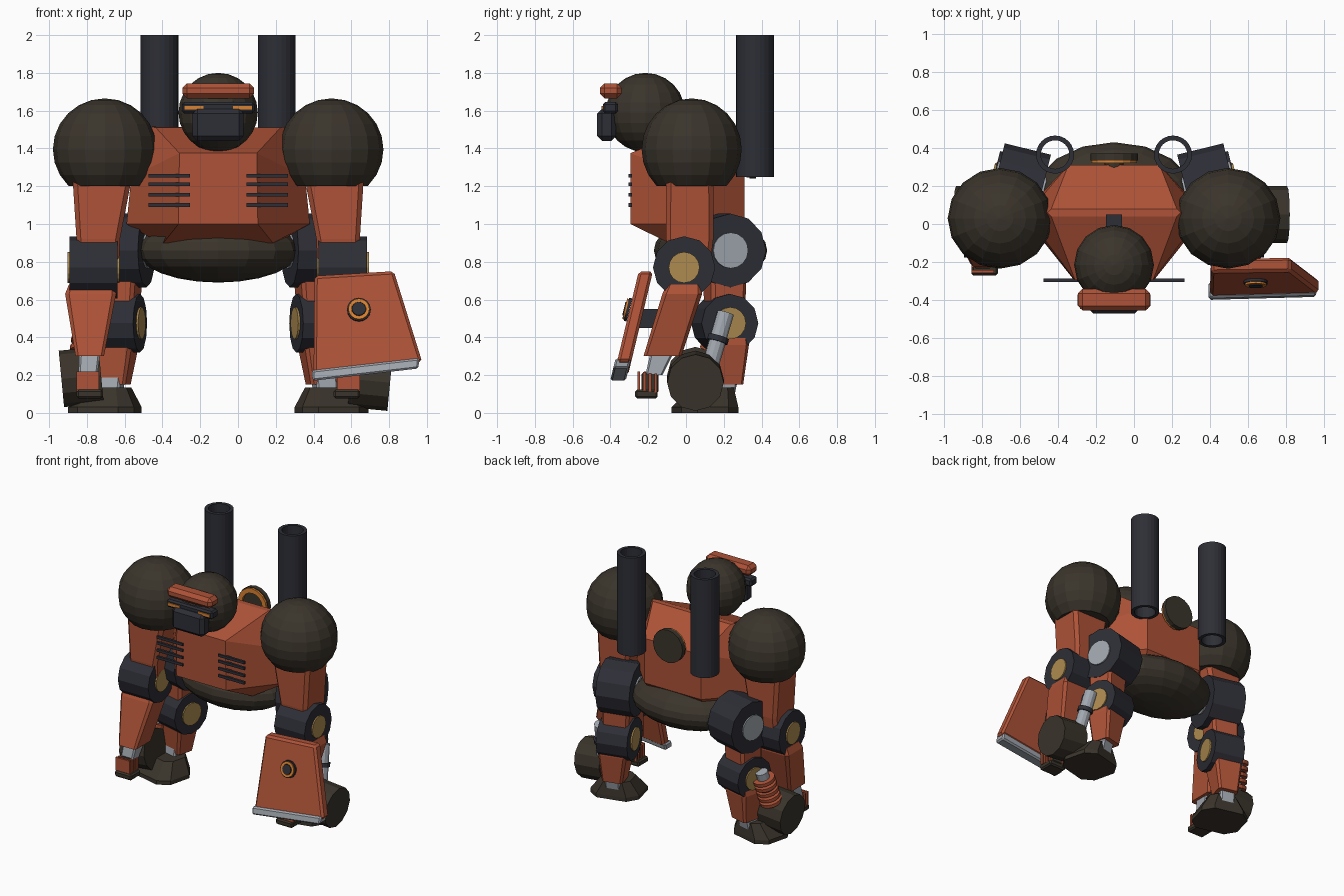
import bpy, bmesh, math
from mathutils import Vector, Matrix

if "Cube" in bpy.data.objects:
    bpy.data.objects.remove(bpy.data.objects["Cube"])

CX = -0.105  # body centre line


def mat(name, rgb):
    m = bpy.data.materials.new(name)
    m.diffuse_color = (*rgb, 1)
    m.use_nodes = True
    m.node_tree.nodes["Principled BSDF"].inputs["Base Color"].default_value = m.diffuse_color
    return m


RED = mat("rust_red", (0.42, 0.085, 0.038))
NAVY = mat("dark_navy", (0.027, 0.028, 0.037))
BROWN = mat("dark_brown", (0.042, 0.034, 0.024))
GREY = mat("light_grey", (0.36, 0.39, 0.43))
GOLD = mat("gold", (0.42, 0.26, 0.08))
AMBER = mat("amber", (0.70, 0.22, 0.03))


def finish(name, bm, material, bevel=0):
    bmesh.ops.recalc_face_normals(bm, faces=bm.faces[:])
    me = bpy.data.meshes.new(name)
    bm.to_mesh(me)
    bm.free()
    me.materials.append(material)
    ob = bpy.data.objects.new(name, me)
    bpy.context.collection.objects.link(ob)
    if bevel:
        b = ob.modifiers.new("bevel", 'BEVEL')
        b.width, b.segments, b.limit_method = bevel, 1, 'ANGLE'
    return ob


def skin(name, rings, material, bevel=0):
    """Join rings of equal point count and cap both ends."""
    bm = bmesh.new()
    vs = [[bm.verts.new(p) for p in r] for r in rings]
    n = len(vs[0])
    for a, b in zip(vs, vs[1:]):
        for i in range(n):
            bm.faces.new((a[i], a[(i + 1) % n], b[(i + 1) % n], b[i]))
    bm.faces.new(vs[0])
    bm.faces.new(vs[-1])
    return finish(name, bm, material, bevel)


def block(name, sections, material, yaw=0, cut=0.2, bevel=0):
    """Stack of chamfered rectangles: (x, y, z, width, depth)."""
    rings = []
    for x, y, z, w, d in sections:
        w, d = w / 2, d / 2
        c = min(w, d) * cut
        pts = [(w, c - d), (w, d - c), (w - c, d), (c - w, d),
               (-w, d - c), (-w, c - d), (c - w, -d), (w - c, -d)]
        r = Matrix.Rotation(yaw, 3, 'Z')
        rings.append([Vector((x, y, z)) + r @ Vector((*p, 0)) for p in pts])
    return skin(name, rings, material, bevel)


def box(name, c, s, material, bevel=0):
    bm = bmesh.new()
    bmesh.ops.create_cube(bm, size=1, matrix=Matrix.Translation(c) @ Matrix.Diagonal((*s, 1)))
    return finish(name, bm, material, bevel)


def rod(name, p0, p1, r, material, segs=12):
    p0, p1 = Vector(p0), Vector(p1)
    d = p1 - p0
    bm = bmesh.new()
    m = Matrix.Translation((p0 + p1) / 2) @ d.to_track_quat('Z', 'Y').to_matrix().to_4x4()
    bmesh.ops.create_cone(bm, cap_ends=True, segments=segs, radius1=r, radius2=r,
                          depth=d.length, matrix=m)
    return finish(name, bm, material)


def ring(name, p, axis, r_out, r_in, h, material, segs=16):
    """Hollow ring or tube centred on p."""
    bm = bmesh.new()
    rot = Vector(axis).to_track_quat('Z', 'Y').to_matrix()
    prof = [(r_out, -h / 2), (r_out, h / 2), (r_in, h / 2), (r_in, -h / 2)]
    vs = [[bm.verts.new(Vector(p) + rot @ Vector((r * math.cos(a), r * math.sin(a), z)))
           for r, z in prof] for a in (i * math.tau / segs for i in range(segs))]
    for i in range(segs):
        for k in range(4):
            bm.faces.new((vs[i][k], vs[i][(k + 1) % 4],
                          vs[(i + 1) % segs][(k + 1) % 4], vs[(i + 1) % segs][k]))
    return finish(name, bm, material)


def ball(name, c, s, material, cut_z=None):
    bm = bmesh.new()
    bmesh.ops.create_uvsphere(bm, u_segments=16, v_segments=12, radius=1,
                              matrix=Matrix.Translation(c) @ Matrix.Diagonal((*s, 1)))
    if cut_z is not None:
        g = bm.verts[:] + bm.edges[:] + bm.faces[:]
        res = bmesh.ops.bisect_plane(bm, geom=g, plane_co=(0, 0, cut_z),
                                     plane_no=(0, 0, 1), clear_inner=True)
        bmesh.ops.holes_fill(bm, edges=[e for e in res['geom_cut']
                                        if isinstance(e, bmesh.types.BMEdge)])
    return finish(name, bm, material)


def joint(name, c, axis, half, r, caps, cap_r):
    """Drum joint with a thin coloured cap on each end (inner, outer)."""
    c, axis = Vector(c), Vector(axis)
    rod(name, c - axis * half, c + axis * half, r, NAVY)
    for s, m in zip((-1, 1), caps):
        e = c + axis * half * s
        rod(name + "_cap", e, e + axis * 0.01 * s, cap_r, m, 16)


# torso: hexagonal shell with a ridge on top
def hexa(front, mid, back):
    return [(CX + s * h, y, z) for s, (h, y, z) in
            ((-1, front), (1, front), (1, mid), (1, back), (-1, back), (-1, mid))]


skin("torso", [hexa((.29, -.09, .90), (.31, .06, .90), (.20, .22, .90)),
               hexa((.21, -.295, 1.0), (.485, .05, 1.0), (.24, .31, 1.0)),
               hexa((.205, -.295, 1.375), (.46, .05, 1.25), (.24, .31, 1.34)),
               hexa((.33, .04, 1.51), (.35, .06, 1.515), (.33, .08, 1.51))], RED)
ball("pelvis", (CX, .13, .86), (.43, .30, .17), BROWN)
rod("back_disc", (CX, .335, 1.365), (CX, .37, 1.365), .125, BROWN, 16)
ring("back_disc_ring", (CX, .33, 1.365), (0, 1, 0), .12, .085, .02, AMBER)
rod("back_disc_mount", (CX, .25, 1.30), (CX, .34, 1.30), .05, BROWN)

# head
ball("head", (CX, -.215, 1.59), (.21, .21, .21), BROWN)
box("neck", (CX, -.05, 1.49), (.085, .2, .12), NAVY)
box("brow", (CX, -.398, 1.705), (.38, .115, .08), RED, .025)
box("visor", (CX, -.40, 1.615), (.385, .08, .06), NAVY, .012)
box("face_mask", (CX, -.42, 1.525), (.27, .10, .17), NAVY, .025)

for s in (-1, 1):
    def X(off):
        return CX + s * off

    # head and chest details
    box("eye", (X(.128), -.442, 1.615), (.10, .009, .02), AMBER)
    for z in (1.10, 1.155, 1.21, 1.255):
        box("chest_vent", (X(.26), -.295, z), (.22, .018, .02), NAVY)

    # cannons
    ring("cannon", (X(.31), .365, 1.625), (0, 0, 1), .10, .075, .75, NAVY, 24)

    # arms
    ball("shoulder", (X(.60), .03, 1.395), (.275, .265, .27), BROWN, 1.2)
    block("upper_arm", [(X(.635), .02, .80, .22, .22), (X(.635), .02, .92, .23, .25),
                        (X(.615), .02, 1.23, .31, .25)], RED)
    joint("elbow", (X(.66), -.01, .77), (s, 0, 0), .128, .165, (GOLD, GOLD), .082)
    block("forearm", [(X(.68), -.125, .30, .15, .20), (X(.675), -.02, .63, .27, .21),
                      (X(.67), -.01, .68, .24, .18)], RED)
    block("wrist", [(X(.69), -.17, .20, .10, .09), (X(.68), -.13, .31, .11, .12)], GREY)

    # hands
    box("palm", (X(.69), -.19, .16), (.10, .09, .12), BROWN, .015)
    for i in range(4):
        box("finger", (X(.69), -.25 + i * .03, .17 - i * .004), (.12, .015, .10), RED)
    box("finger_tips", (X(.68), -.21, .10), (.14, .12, .045), BROWN, .01)

    # legs, toes turned out
    yaw = s * math.radians(14)
    out = Vector((s * .97, .24, 0))
    joint("hip", (X(.50), .205, .86), out, .125, .195, (GREY, GREY), .095)
    block("thigh", [(X(.53), .205, .48, .19, .18), (X(.515), .205, .80, .21, .20)], RED, yaw)
    joint("knee", (X(.525), .205, .475), out, .115, .155, (GOLD, GOLD), .085)
    block("shin", [(X(.55), .22, .15, .15, .14), (X(.54), .22, .36, .21, .19),
                   (X(.53), .21, .48, .18, .18)], RED, yaw)
    block("ankle", [(X(.57), .19, .08, .11, .11), (X(.56), .21, .20, .12, .12)], GREY, yaw)
    block("foot", [(X(.60), .10, 0, .36, .31), (X(.60), .10, .03, .36, .31),
                   (X(.58), .14, .135, .22, .20)], BROWN, yaw, .45)

    # ankle drum and shock absorber
    x0, x1, zc = (.62, .83, .19) if s < 0 else (.70, .91, .17)
    rod("ankle_drum", (X(x0), .05, zc + .01), (X(x1), .05, zc - .01), .15, BROWN)
    top, low = Vector((X(.68), .21, .53)), Vector((X(.72), .12, .22))
    rod("shock_rod", top, low, .045, GREY)
    ring("shock_collar", top.lerp(low, .45), top - low, .056, .04, .03, NAVY)
    if s < 0:
        for i in range(5):
            ring("shock_spring", top.lerp(low, .2 + i * .14), top - low, .08, .04, .025, RED)


# shield on one forearm, leaning forward at the bottom
def plate(name, pts, t0, t1, material, bevel):
    def face(t):
        return [(x, -.25 - (.75 - z) * .24 + t, z) for x, z in pts]
    return skin(name, [face(t0), face(t1)], material, bevel)


plate("shield", [(.405, .725), (.825, .75), (.975, .27), (.40, .20)], 0, .075, RED, .015)
plate("shield_edge", [(.39, .225), (.96, .29), (.955, .235), (.395, .17)], -.012, .07, GREY, .01)
hub, n = Vector((.64, -.30, .545)), Vector((0, -.972, .233))
rod("shield_hub_base", hub, hub + n * .015, .063, NAVY, 16)
ring("shield_hub_ring", hub + n * .015, n, .056, .038, .02, AMBER)
rod("shield_hub", hub, hub + n * .03, .036, NAVY, 16)
box("shield_mount", (.56, -.18, .50), (.12, .16, .10), NAVY)
